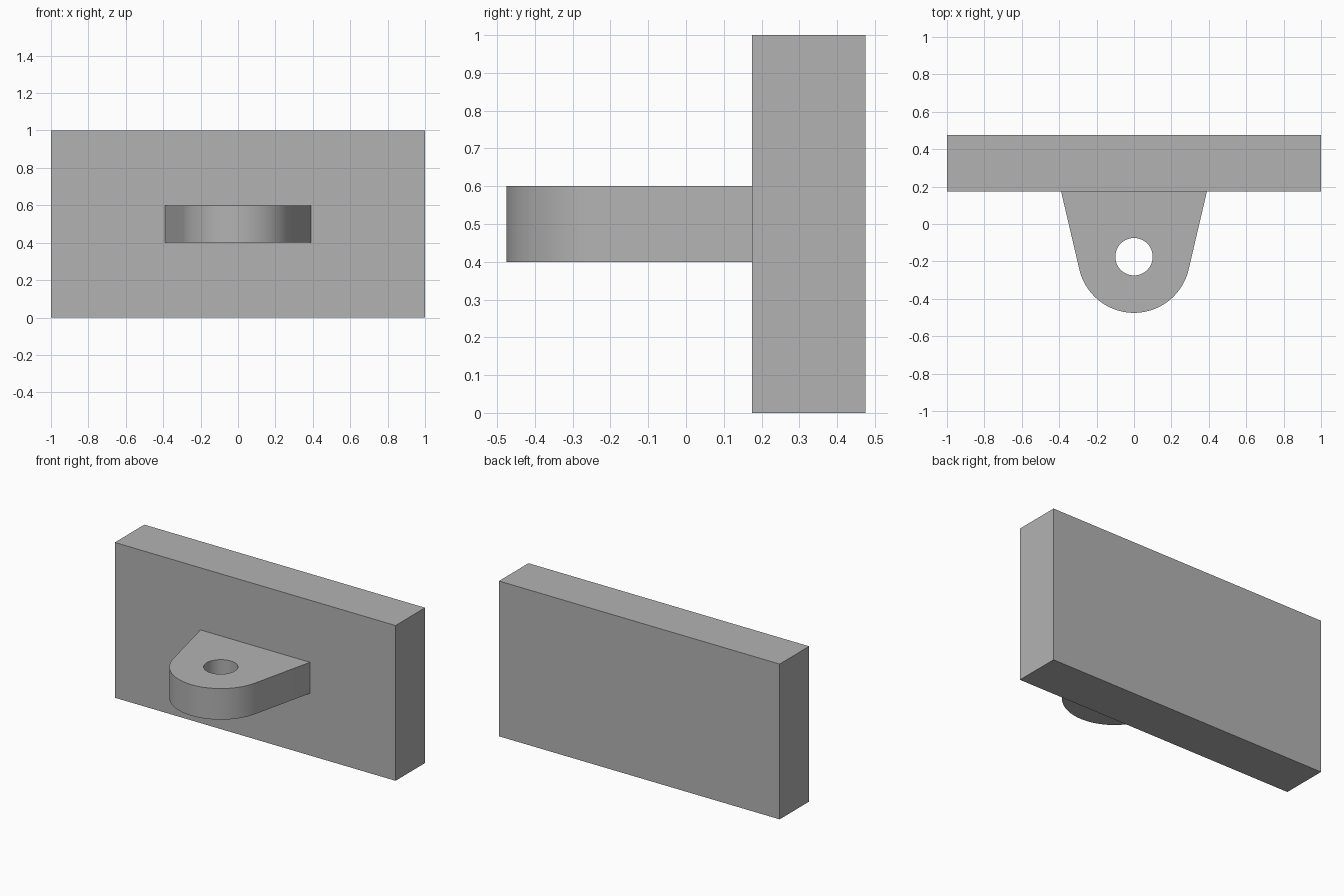
import bpy, bmesh, math

cube = bpy.data.objects.get("Cube")
if cube:
    bpy.data.objects.remove(cube, do_unlink=True)

GREY = (0.45, 0.45, 0.45, 1)
grey = bpy.data.materials.new("plain grey")
grey.use_nodes = True
grey.diffuse_color = GREY
grey.node_tree.nodes["Principled BSDF"].inputs["Base Color"].default_value = GREY

BACK, FRONT = 0.475, 0.175       # plate depth
LOW, HIGH = 0.4, 0.6             # lug height
EYE_Y, EYE_R, HOLE_R = -0.175, 0.3, 0.1
ROOT = 0.39                      # half width of the lug at the plate


def arc(radius, start, end, steps):
    return [(radius * math.cos(a), EYE_Y + radius * math.sin(a))
            for a in (start + (end - start) * i / steps for i in range(steps + 1))]


def prism(name, outline, low, high):
    """Extrude a flat outline upwards."""
    bm = bmesh.new()
    face = bm.faces.new([bm.verts.new((x, y, low)) for x, y in outline])
    top = bmesh.ops.extrude_face_region(bm, geom=[face])["geom"]
    bmesh.ops.translate(bm, vec=(0, 0, high - low),
                        verts=[v for v in top if isinstance(v, bmesh.types.BMVert)])
    bmesh.ops.recalc_face_normals(bm, faces=bm.faces)
    mesh = bpy.data.meshes.new(name)
    bm.to_mesh(mesh)
    bm.free()
    mesh.materials.append(grey)
    obj = bpy.data.objects.new(name, mesh)
    bpy.context.collection.objects.link(obj)
    return obj


# Wall plate
prism("wall_plate", [(-1, FRONT), (1, FRONT), (1, BACK), (-1, BACK)], 0, 1)

# Lug: straight sides run tangent into the rounded eye
rise = FRONT - EYE_Y
tangent = math.atan2(rise, ROOT) - math.acos(EYE_R / math.hypot(ROOT, rise))
outline = [(-ROOT, FRONT)] + arc(EYE_R, math.pi - tangent, 2 * math.pi + tangent, 48)
lug = prism("lug", outline + [(ROOT, FRONT)], LOW, HIGH)

# Pin hole through the eye
cutter = prism("hole_cutter", arc(HOLE_R, 0, math.tau, 48)[:-1], LOW - 0.1, HIGH + 0.1)
cutter.hide_render = True
cut = lug.modifiers.new("pin hole", 'BOOLEAN')
cut.operation = 'DIFFERENCE'
cut.solver = 'EXACT'
cut.object = cutter
bpy.ops.object.select_all(action='DESELECT')
lug.select_set(True)
bpy.context.view_layer.objects.active = lug
bpy.ops.object.modifier_apply(modifier=cut.name)
bpy.data.objects.remove(cutter, do_unlink=True)
bpy.ops.object.shade_smooth_by_angle(angle=math.radians(30))
